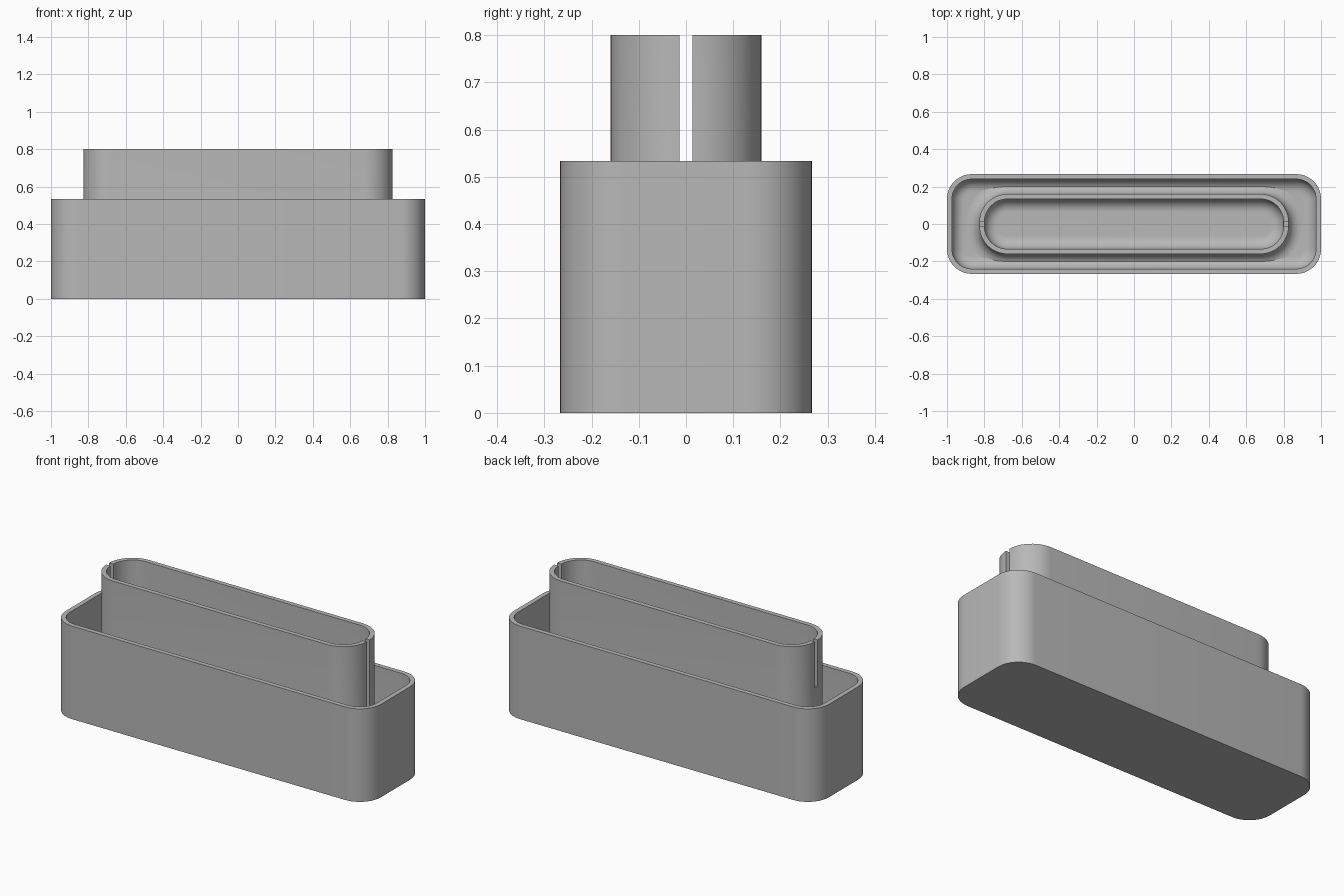
import bpy, bmesh, math

old = bpy.data.objects.get("Cube")
if old:
    bpy.data.objects.remove(old, do_unlink=True)

MM = 2 / 75            # one design unit
WALL = MM
FLOOR = MM
FILLET = 2.5 * MM
STEPS = 8

grey = bpy.data.materials.new("light_grey")
grey.use_nodes = True
colour = (0.48, 0.48, 0.48, 1)
grey.diffuse_color = colour
grey.node_tree.nodes["Principled BSDF"].inputs["Base Color"].default_value = colour


def ring(bm, hx, hy, r, z, seg=12):
    """Rounded rectangle loop of vertices."""
    verts = []
    for i, (sx, sy) in enumerate([(1, 1), (-1, 1), (-1, -1), (1, -1)]):
        for k in range(seg + 1):
            a = (i + k / seg) * math.pi / 2
            verts.append(bm.verts.new((sx * (hx - r) + r * math.cos(a),
                                       sy * (hy - r) + r * math.sin(a), z)))
    return verts


def loft(name, hx, hy, r, profile):
    """Closed body from (inset, height) rings, capped at both ends."""
    bm = bmesh.new()
    rings = [ring(bm, hx - d, hy - d, r - d, z) for d, z in profile]
    n = len(rings[0])
    for a, b in zip(rings, rings[1:]):
        for i in range(n):
            j = (i + 1) % n
            bm.faces.new((a[i], a[j], b[j], b[i]))
    bm.faces.new(rings[0][::-1])
    bm.faces.new(rings[-1])
    bmesh.ops.recalc_face_normals(bm, faces=bm.faces[:])
    mesh = bpy.data.meshes.new(name)
    bm.to_mesh(mesh)
    bm.free()
    obj = bpy.data.objects.new(name, mesh)
    bpy.context.collection.objects.link(obj)
    mesh.materials.append(grey)
    return obj


def fillet(inset, sign):
    """Quarter round from the wall down to the floor."""
    pts = []
    for k in range(STEPS + 1):
        a = k / STEPS * math.pi / 2
        pts.append((inset + sign * FILLET * (1 - math.cos(a)),
                    FLOOR + FILLET * (1 - math.sin(a))))
    return pts


# Outer tray with a rounded inside floor edge
tray_top = 20 * MM
tray = loft("outer_tray", 1, 10 * MM, 5 * MM,
            [(0, 0), (0, tray_top), (WALL, tray_top)] + fillet(WALL, 1))

# Inner sleeve, flared at its foot and rounded inside
sleeve_top = 30 * MM
foot = fillet(0, -1)[::-1]
sleeve = loft("inner_sleeve", 31 * MM, 6 * MM, 5.6 * MM,
              [(foot[0][0], FLOOR / 2)] + foot
              + [(0, sleeve_top), (WALL, sleeve_top)] + fillet(WALL, 1))

# Slots in the sleeve ends, the +x one deeper
for name, x, bottom in (("slot_cutter_left", 1, FLOOR + FILLET),
                        ("slot_cutter_right", -1, tray_top)):
    top = sleeve_top + 0.1
    bpy.ops.mesh.primitive_cube_add(size=1, location=(x * 30.5 * MM, 0, (top + bottom) / 2))
    cutter = bpy.context.object
    cutter.name = name
    cutter.scale = (5 * MM, MM, top - bottom)
    cutter.hide_render = True
    cutter.hide_set(True)
    cutter.display_type = 'WIRE'
    mod = sleeve.modifiers.new(name, 'BOOLEAN')
    mod.operation = 'DIFFERENCE'
    mod.solver = 'EXACT'
    mod.object = cutter

# Apply the cuts and drop the cutters
bpy.context.view_layer.update()
bpy.ops.object.select_all(action='DESELECT')
bpy.context.view_layer.objects.active = sleeve
sleeve.select_set(True)
for mod in list(sleeve.modifiers):
    cutter = mod.object
    bpy.ops.object.modifier_apply(modifier=mod.name)
    bpy.data.objects.remove(cutter, do_unlink=True)

# Smooth round walls, crisp rims
tray.select_set(True)
bpy.ops.object.shade_smooth_by_angle(angle=math.radians(30))
